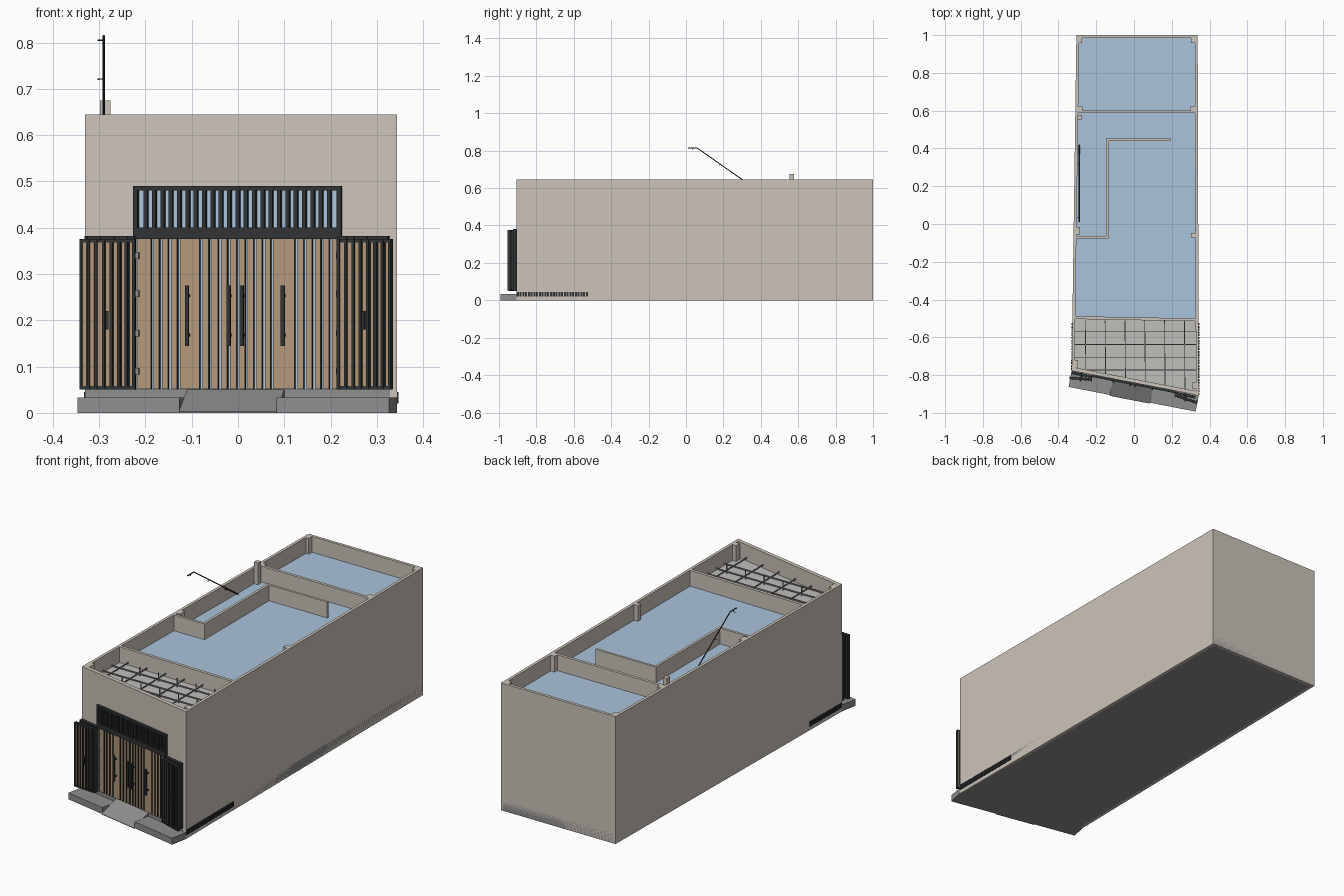
import bpy, bmesh, math
from mathutils import Vector

if "Cube" in bpy.data.objects:
    bpy.data.objects.remove(bpy.data.objects["Cube"])


def material(name, r, g, b):
    m = bpy.data.materials.new(name)
    m.diffuse_color = (r, g, b, 1)
    m.use_nodes = True
    m.node_tree.nodes["Principled BSDF"].inputs["Base Color"].default_value = m.diffuse_color
    return m


WALL = material("plaster", 0.60, 0.55, 0.49)
GLASS = material("pale_blue", 0.40, 0.55, 0.70)
WOOD = material("timber", 0.45, 0.31, 0.19)
DARK = material("dark_metal", 0.03, 0.033, 0.035)
STONE = material("stone", 0.27, 0.27, 0.27)
CEIL = material("pale_ceiling", 0.52, 0.52, 0.50)
TOP, ROOF = 0.645, 0.565


def prisms(name, items, mat):
    """One object from many upright prisms: (plan points, z0, z1)."""
    bm = bmesh.new()
    for pts, z0, z1 in items:
        lo = [bm.verts.new((x, y, z0)) for x, y in pts]
        hi = [bm.verts.new((x, y, z1)) for x, y in pts]
        bm.faces.new(lo[::-1])
        bm.faces.new(hi)
        n = len(pts)
        for i in range(n):
            j = (i + 1) % n
            bm.faces.new((lo[i], lo[j], hi[j], hi[i]))
    bmesh.ops.recalc_face_normals(bm, faces=bm.faces)
    me = bpy.data.meshes.new(name)
    bm.to_mesh(me)
    bm.free()
    me.materials.append(mat)
    ob = bpy.data.objects.new(name, me)
    bpy.context.collection.objects.link(ob)
    return ob


def rect(x0, x1, y0, y1):
    return [(x0, y0), (x1, y0), (x1, y1), (x0, y1)]


def P(x, v):
    """Point on the slanted front: front-view x, v inward from the wall face."""
    return (x + 0.19 * v, -0.841 - 0.194 * x + 0.982 * v)


def front(x0, x1, v0, v1):
    return [P(x0, v0), P(x1, v0), P(x1, v1), P(x0, v1)]


def left(y):
    return -0.33 + 0.025 * (y + 0.777) / 1.777


def right(y):
    return 0.343 - 0.006 * (y + 0.907) / 1.907


# outer walls, with the entrance opening in the front
T = 0.015
FL, FR = P(-0.33, 0), P(0.343, 0)
BL, BR = (-0.305, 1), (0.337, 1)
prisms("side_and_back_walls", [
    ([FL, (FL[0] + T, FL[1]), (BL[0] + T, 1), BL], 0, TOP),
    ([(FR[0] - T, FR[1]), FR, BR, (BR[0] - T, 1)], 0, TOP),
    ([(BL[0] + T, 1 - T), (BR[0] - T, 1 - T), (BR[0] - T, 1), (BL[0] + T, 1)], 0, TOP)], WALL)
prisms("front_wall", [
    (front(-0.329, -0.225, 0, 0.02), 0.05, 0.49),
    (front(0.225, 0.339, 0, 0.02), 0.05, 0.49),
    (front(-0.329, 0.339, 0, 0.02), 0.49, TOP)], WALL)

# floor slab and cross walls
prisms("floor_slab", [([FL, FR, BR, BL], 0, 0.05)], STONE)


def cross(yl, yr, t):
    return [(left(yl) + .01, yl), (right(yr) - .01, yr), (right(yr) - .01, yr + t), (left(yl) + .01, yl + t)]


prisms("inner_walls", [
    (cross(0.587, 0.587, T), 0.05, TOP),
    (cross(-0.503, -0.515, T), 0.05, TOP),
    (rect(-0.31, -0.134, -0.077, -0.064), 0.05, TOP),
    (rect(-0.147, -0.134, -0.064, 0.452), 0.05, TOP),
    (rect(-0.134, 0.192, 0.440, 0.452), 0.05, TOP)], WALL)

# corner and wall columns
cols = []
for x, y, s in [(-0.29, 0.975, .032), (0.318, 0.975, .032), (-0.288, 0.607, .032),
                (0.315, 0.607, .032), (-0.302, -0.035, .04), (0.318, -0.06, .025),
                (-0.312, -0.74, .04), (0.322, -0.855, .03)]:
    cols.append((rect(x - .015, x + .015, y - s / 2, y + s / 2), 0.05, TOP))
cols.append((rect(-0.298, -0.275, 0.553, 0.577), 0.05, 0.675))
prisms("columns", cols, WALL)

# blue decks inside the parapets, and the gridded front ceiling
prisms("blue_decks", [
    ([(left(-.49) + .01, -0.495), (right(-.5) - .01, -0.505), (0.328, 0.59), (-0.301, 0.59)], ROOF - .01, ROOF),
    (rect(-0.297, 0.328, 0.60, 0.987), ROOF - .01, ROOF)], GLASS)
prisms("front_ceiling", [
    ([P(-0.32, .01), P(0.335, .01), (0.332, -0.51), (-0.318, -0.498)], ROOF - .01, ROOF)], CEIL)
bars = []
for x in (-0.26, -0.155, -0.05, 0.055, 0.16, 0.265):
    bars.append(([P(x, .015), P(x + .004, .015), (x + .004, -0.51), (x, -0.51)], 0.578, 0.584))
for y in (-0.57, -0.64, -0.71, -0.775):
    x0 = max(-0.315, -0.315 if y > -0.75 else -0.25)
    bars.append((rect(x0, 0.33, y, y + .004), 0.572, 0.578))
hangers = [(rect(x, x + .004, y, y + .004), ROOF, 0.61)
           for x in (-0.155, -0.05, 0.055, 0.16, 0.265) for y in (-0.57, -0.71)]
prisms("ceiling_grid", bars + hangers, STONE)

# step and ramp in front of the entrance
prisms("front_step", [(front(-0.33, -0.11, -0.087, 0), 0, 0.033),
                      (front(0.10, 0.343, -0.087, 0), 0, 0.033)], STONE)
ramp = prisms("entrance_ramp", [(front(-0.11, 0.10, -0.092, 0), 0, 0.05)], STONE)
for i in (4, 5):
    ramp.data.vertices[i].co.z = 0.003

# deck slats showing at the foot of the side walls
slats = []
for i in range(26):
    y = -0.905 + i * 0.0148
    slats.append((rect(right(y) - .01, right(y) + .004, y, y + .011), 0.02, 0.045))
    if y > -0.775:
        slats.append((rect(left(y) - .003, left(y) + .01, y, y + .011), 0.02, 0.045))
prisms("deck_slats", slats, DARK)

# transom window with upright louvres
prisms("transom_glass", [(front(-0.22, 0.22, 0.008, 0.013), 0.385, 0.487)], GLASS)
louvres = [(front(-0.225, 0.225, -0.012, 0.015), 0.480, 0.490),
           (front(-0.225, 0.225, -0.012, 0.015), 0.376, 0.400),
           (front(-0.225, -0.215, -0.012, 0.015), 0.40, 0.48),
           (front(0.215, 0.225, -0.012, 0.015), 0.40, 0.48)]
for i in range(23):
    x = -0.198 + i * 0.018
    louvres.append((front(x - .004, x + .004, -0.010, 0.006), 0.40, 0.48))
prisms("transom_louvres", louvres, DARK)

# entrance doors: timber boards with narrow glazed slots between
gaps = [-.185, -.167, -.148, -.128, -.08, -.06, -.04, -.02, 0, .018,
        .037, .055, .073, .125, .145, .163, .182, .2]
edges = [-0.220] + gaps + [0.222]
prisms("door_boards", [(front(a + .003, b - .003, 0, 0.012), 0.052, 0.377)
                       for a, b in zip(edges, edges[1:])], WOOD)
prisms("door_glass", [(front(-0.22, 0.22, 0.006, 0.009), 0.05, 0.38)], GLASS)
prisms("door_slot_trims", [(front(g - .004, g - .002, -0.002, 0.012), 0.052, 0.377)
                           for g in gaps], DARK)
handles = []
for x in (-0.107, -0.017, 0.011, 0.100):
    handles.append((front(x - .004, x + .004, -0.020, -0.013), 0.145, 0.275))
    for z in (0.165, 0.25):
        handles.append((front(x - .003, x + .003, -0.014, 0.002), z, z + .006))
prisms("door_handles", handles, DARK)
prisms("door_hinges", [(front(s * 0.217 - .004, s * 0.217 + .004, -0.008, 0.004), z, z + .014)
                       for s in (-1, 1) for z in (.083, .165, .25, .332)], STONE)


# folded-back slatted shutters, two leaves each side
def shutter(name, a, b, top):
    a, b = Vector(a), Vector(b)
    d = (b - a).normalized()
    n = Vector((-d.y, d.x))
    L = (b - a).length

    def seg(u0, u1, h):
        return [tuple(a + d * u + n * w) for u, w in ((u0, -h), (u1, -h), (u1, h), (u0, h))]
    k = 7
    prisms(name + "_boards", [(seg((i + .28) * L / k, (i + .85) * L / k, .004), 0.055, top - .004)
                              for i in range(k)], WOOD)
    frame = [(seg(0, L, .006), 0.051, 0.058), (seg(0, L, .006), top - .008, top)]
    for i in range(k + 1):
        u = .003 + i * (L - .006) / k
        frame.append((seg(u - .003, u + .003, .009), 0.052, top))
    frame.append((seg(L * .5 - .003, L * .5 + .003, .014), 0.18, 0.22))
    prisms(name + "_frame", frame, DARK)


shutter("left_shutter_inner", (-0.330, -0.787), (-0.222, -0.810), 0.382)
shutter("left_shutter_outer", (-0.342, -0.815), (-0.222, -0.824), 0.376)
shutter("right_shutter_inner", (0.216, -0.894), (0.325, -0.917), 0.382)
shutter("right_shutter_outer", (0.216, -0.907), (0.332, -0.945), 0.376)


# thin handrail rising from the roof deck
def tube(name, pts, r):
    cu = bpy.data.curves.new(name, "CURVE")
    cu.dimensions = "3D"
    cu.bevel_depth, cu.bevel_resolution = r, 1
    sp = cu.splines.new("POLY")
    sp.points.add(len(pts) - 1)
    for p, c in zip(sp.points, pts):
        p.co = (*c, 1)
    cu.use_fill_caps = True
    cu.materials.append(DARK)
    bpy.context.collection.objects.link(bpy.data.objects.new(name, cu))


X = -0.29
tube("handrail", [(X, 0.42, 0.562), (X, 0.06, 0.814), (X, 0.01, 0.814)], 0.003)
for i, (y, z) in enumerate([(0.035, 0.814), (0.18, 0.730), (0.32, 0.632)]):
    tube(f"rail_bracket_{i}", [(X, y, z), (X, y, z - .009), (X - .013, y, z - .009)], 0.0015)
